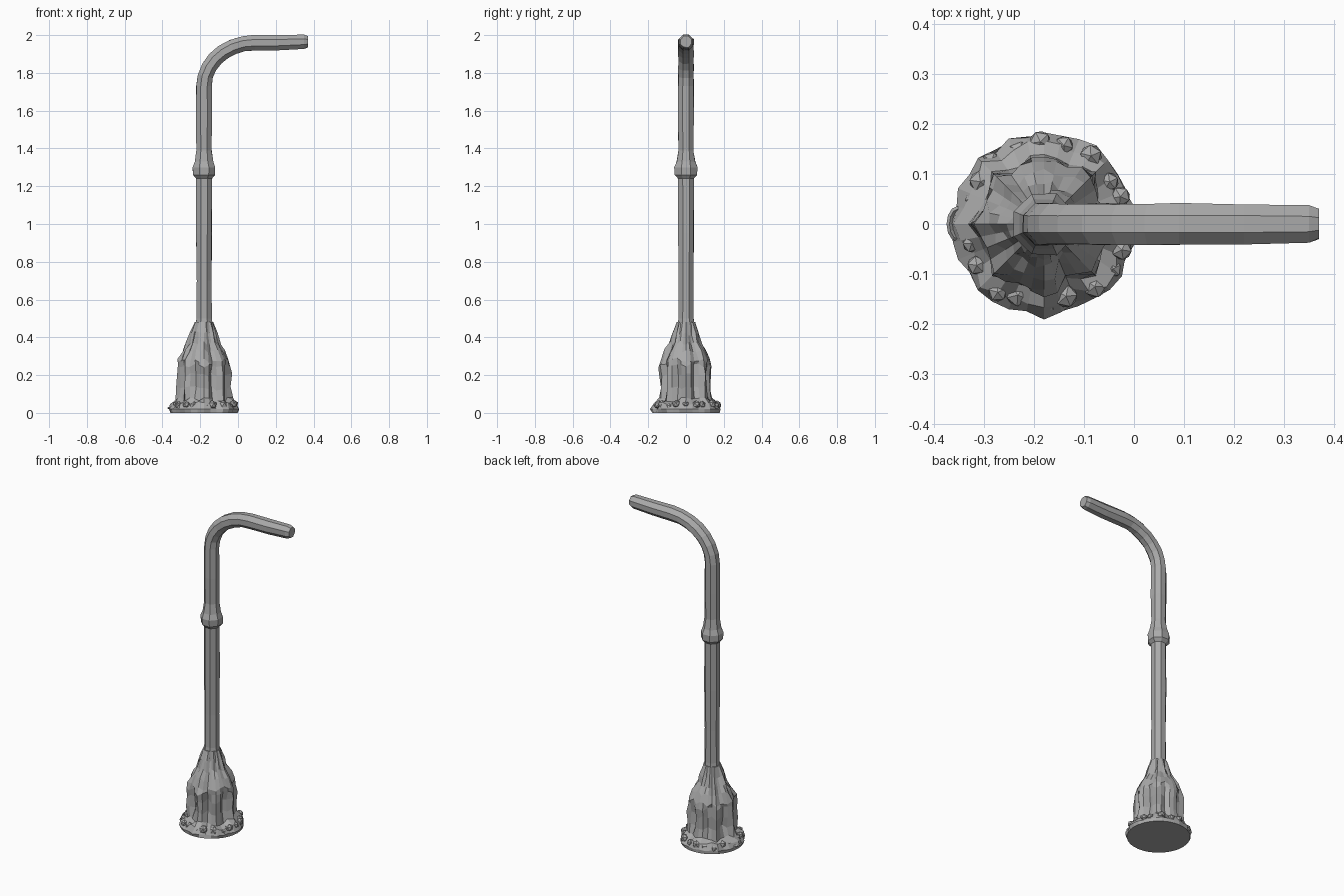
import bpy, bmesh, math, random
from mathutils import Vector

random.seed(4)
cube = bpy.data.objects.get("Cube")
if cube:
    bpy.data.objects.remove(cube, do_unlink=True)

CX = -0.18  # column axis

grey = bpy.data.materials.new("stone grey")
grey.use_nodes = True
colour = (0.4, 0.4, 0.4, 1)
grey.diffuse_color = colour
grey.node_tree.nodes["Principled BSDF"].inputs["Base Color"].default_value = colour


def loft(name, rings):
    """Skin a list of equal-length point rings and cap both ends."""
    bm = bmesh.new()
    loops = [[bm.verts.new(p) for p in ring] for ring in rings]
    n = len(loops[0])
    for a, b in zip(loops, loops[1:]):
        for i in range(n):
            j = (i + 1) % n
            bm.faces.new((a[i], a[j], b[j], b[i]))
    bm.faces.new(loops[0][::-1])
    bm.faces.new(loops[-1])
    bmesh.ops.recalc_face_normals(bm, faces=bm.faces)
    mesh = bpy.data.meshes.new(name)
    bm.to_mesh(mesh)
    bm.free()
    mesh.materials.append(grey)
    obj = bpy.data.objects.new(name, mesh)
    bpy.context.collection.objects.link(obj)
    return obj


# Bent post: (x, z, radius, tilt) along the path, with a collar ring
path = [(CX, z, r, 0) for z, r in (
    (0.44, 0.05), (0.5, 0.043), (0.7, 0.041), (0.95, 0.044), (1.24, 0.043),
    (1.26, 0.062), (1.3, 0.064), (1.33, 0.052), (1.39, 0.042), (1.55, 0.044))]
for k in range(8):
    t = math.radians(90 * k / 7)
    path.append((CX + 0.27 * (1 - math.cos(t)), 1.73 + 0.23 * math.sin(t), 0.043, t))
path += [(0.22, 1.96, 0.042, math.pi / 2), (0.35, 1.965, 0.039, math.pi / 2),
         (0.37, 1.965, 0.031, math.pi / 2)]

rings = []
for x, z, r, t in path:
    ring = []
    for i in range(8):
        a = math.pi / 8 + i * math.pi / 4
        rr = r * random.uniform(0.99, 1.06)
        u = rr * math.cos(a)
        ring.append(Vector((x + u * math.cos(t), rr * math.sin(a), z - u * math.sin(t))))
    rings.append(ring)
loft("bent_post", rings)

# Root-like pedestal: flared profile of (z, radius, groove depth)
profile = [(0, 0.178, 0), (0.02, 0.186, 0.01), (0.05, 0.172, 0.02),
           (0.07, 0.145, 0.025), (0.13, 0.138, 0.034), (0.2, 0.139, 0.034),
           (0.25, 0.14, 0.024), (0.28, 0.132, 0.01), (0.33, 0.108, 0.012),
           (0.37, 0.086, 0.01), (0.42, 0.067, 0.004), (0.48, 0.049, 0)]
SEG = 32
wobble = [random.uniform(-0.006, 0.006) for _ in range(SEG)]
rings = []
for z, r, groove in profile:
    ring = []
    for i in range(SEG):
        a = 2 * math.pi * i / SEG
        # eight ribs with hollows between them
        rr = r - groove * (0, 0.25, 1, 0.55)[i % 4]
        if 0.02 <= z < 0.45:
            rr += wobble[i] + random.uniform(-0.007, 0.007)
        dz = random.uniform(-0.012, 0.012) if 0.02 < z < 0.45 else 0
        ring.append(Vector((CX + rr * math.cos(a), rr * math.sin(a), z + dz)))
    rings.append(ring)
loft("ribbed_pedestal", rings)

# Rubble lumps around the foot
for i in range(20):
    a = 2 * math.pi * (i + random.uniform(-0.25, 0.25)) / 20
    d = random.uniform(0.15, 0.166)
    size = random.uniform(0.018, 0.026)
    bpy.ops.mesh.primitive_ico_sphere_add(
        subdivisions=1, radius=size,
        location=(CX + d * math.cos(a), d * math.sin(a), random.uniform(0.028, 0.05)),
        rotation=(0, 0, random.uniform(0, 3)))
    lump = bpy.context.object
    lump.name = f"foot_lump_{i + 1}"
    lump.data.materials.append(grey)

# Small open root loop on the right edge of the foot
loop_rings = []
for k in range(7):
    t = math.pi * (k / 6 - 0.5)
    out = Vector((-math.cos(t), math.sin(t), 0))
    mid = Vector((-0.352 - 0.017 * math.cos(t), 0.03 * math.sin(t), 0.026))
    loop_rings.append([mid + 0.006 * (out * math.cos(b) + Vector((0, 0, math.sin(b))))
                       for b in (0, math.pi / 2, math.pi, 1.5 * math.pi)])
loft("root_loop", loop_rings)
